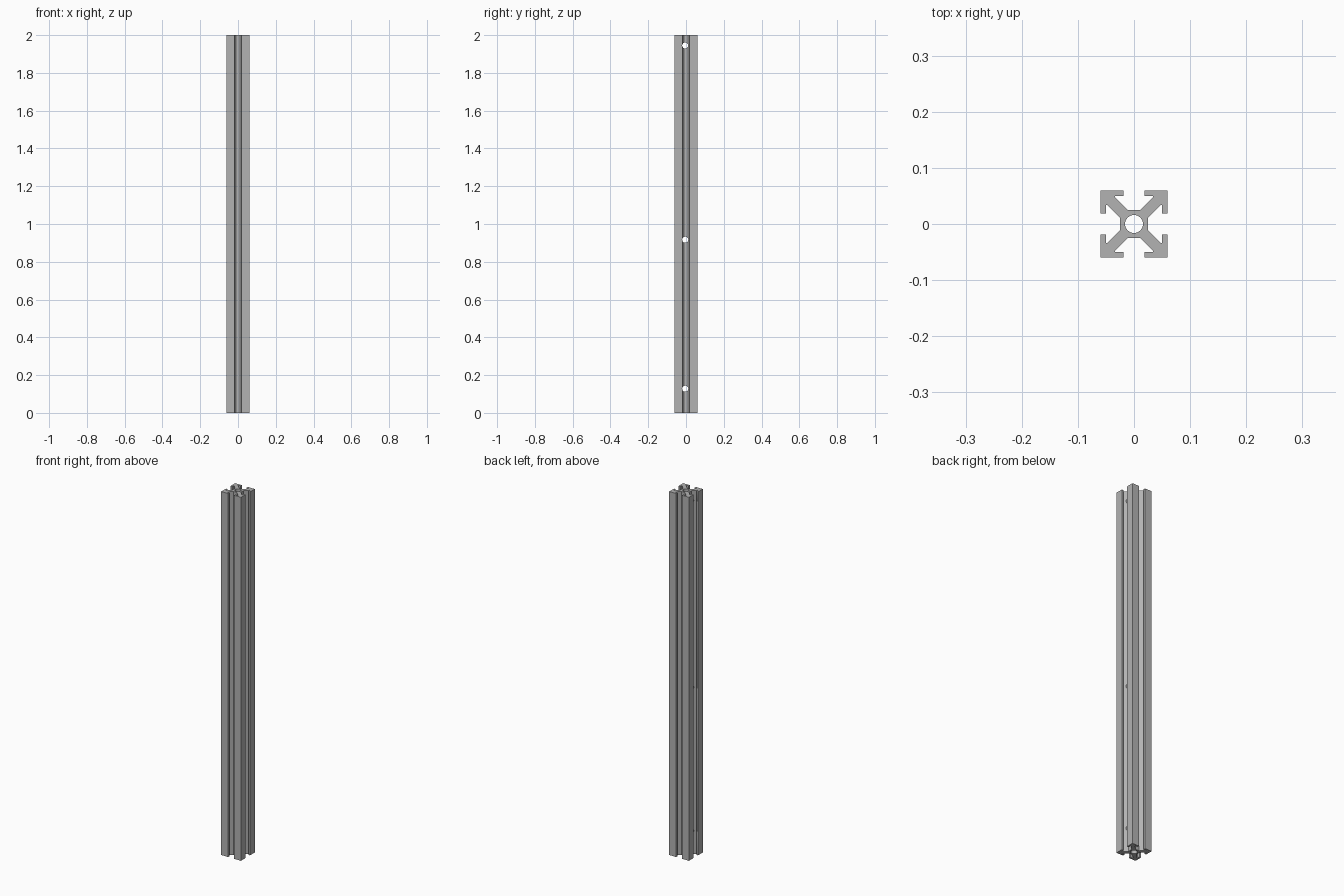
import bpy
import bmesh
from math import pi, radians
from mathutils import Matrix, Vector

if "Cube" in bpy.data.objects:
    bpy.data.objects.remove(bpy.data.objects["Cube"], do_unlink=True)

LENGTH = 2.0
HALF = 0.06        # half width of the bar
SLOT = 0.0185      # half width of the slot mouth
LIP = 0.0495       # inner face of the lips
CAVITY = 0.034     # half width of the cavity behind the lips
CORE = 0.025       # half width of the core
BORE = 0.016       # hole radius

grey = bpy.data.materials.new("aluminium grey")
grey.use_nodes = True
colour = (0.45, 0.45, 0.45, 1)
grey.diffuse_color = colour
grey.node_tree.nodes["Principled BSDF"].inputs["Base Color"].default_value = colour


def make_object(name, bm):
    mesh = bpy.data.meshes.new(name)
    bmesh.ops.recalc_face_normals(bm, faces=bm.faces)
    bm.to_mesh(mesh)
    bm.free()
    mesh.materials.append(grey)
    obj = bpy.data.objects.new(name, mesh)
    bpy.context.collection.objects.link(obj)
    return obj


def drill(target, name, matrix, depth):
    bm = bmesh.new()
    bmesh.ops.create_cone(bm, cap_ends=True, segments=32, radius1=BORE,
                          radius2=BORE, depth=depth, matrix=matrix)
    cutter = make_object(name, bm)
    cutter.hide_render = True
    mod = target.modifiers.new(name, 'BOOLEAN')
    mod.operation = 'DIFFERENCE'
    mod.solver = 'EXACT'
    mod.object = cutter
    bpy.context.view_layer.objects.active = target
    bpy.ops.object.modifier_apply(modifier=name)
    bpy.data.objects.remove(cutter, do_unlink=True)


# Slotted bar: half a quadrant, mirrored over the diagonal, turned four times
arm = [(CORE, 0.011), (CAVITY + 0.014, CAVITY), (LIP, CAVITY),
       (LIP, SLOT), (HALF, SLOT)]
quadrant = arm + [(HALF, HALF)] + [(y, x) for x, y in reversed(arm)]
bm = bmesh.new()
outline = []
for turn in range(4):
    rot = Matrix.Rotation(turn * pi / 2, 3, 'Z')
    outline += [bm.verts.new(rot @ Vector((x, y, 0))) for x, y in quadrant]
base = bm.faces.new(outline)
top = bmesh.ops.extrude_face_region(bm, geom=[base], use_keep_orig=True)
bmesh.ops.translate(bm, vec=(0, 0, LENGTH),
                    verts=[v for v in top["geom"] if isinstance(v, bmesh.types.BMVert)])
bar = make_object("slotted_bar", bm)

# Bore along the whole bar
drill(bar, "centre_bore", Matrix.Translation((0, 0, LENGTH / 2)), LENGTH + 0.2)

# Cross holes from side to side
for z in (0.128, 0.917, 1.945):
    drill(bar, "cross_hole",
          Matrix.Translation((0, -0.004, z)) @ Matrix.Rotation(pi / 2, 4, 'Y'), 0.3)

bpy.ops.object.select_all(action='DESELECT')
bar.select_set(True)
bpy.context.view_layer.objects.active = bar
bpy.ops.object.shade_smooth_by_angle(angle=radians(30))
